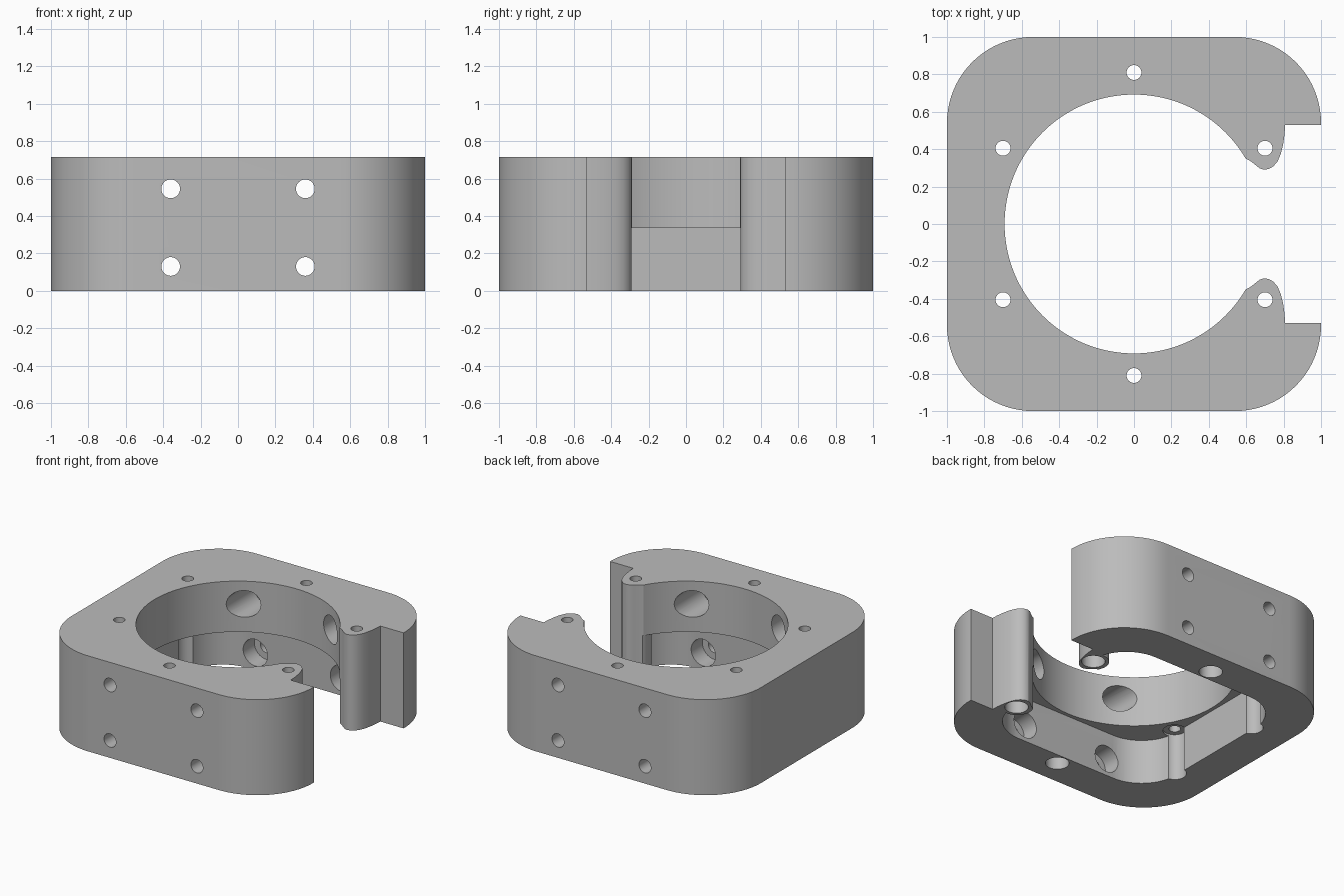
import bpy, bmesh, math
from math import cos, sin, pi

if "Cube" in bpy.data.objects:
    bpy.data.objects.remove(bpy.data.objects["Cube"])

H = 0.715        # total height
LEDGE = 0.335    # top of the lower pocket


def prism(name, pts, z0, z1):
    """Extrude a closed xy outline from z0 to z1."""
    bm = bmesh.new()
    face = bm.faces.new([bm.verts.new((x, y, z0)) for x, y in pts])
    top = bmesh.ops.extrude_face_region(bm, geom=[face])
    verts = [v for v in top["geom"] if isinstance(v, bmesh.types.BMVert)]
    bmesh.ops.translate(bm, verts=verts, vec=(0, 0, z1 - z0))
    bmesh.ops.recalc_face_normals(bm, faces=bm.faces)
    mesh = bpy.data.meshes.new(name)
    bm.to_mesh(mesh)
    bm.free()
    ob = bpy.data.objects.new(name, mesh)
    bpy.context.collection.objects.link(ob)
    return ob


def circle(cx, cy, r, n=32):
    return [(cx + r * cos(2 * pi * i / n), cy + r * sin(2 * pi * i / n)) for i in range(n)]


def rounded_square(h, r, n=16):
    pts = []
    for q, (sx, sy) in enumerate([(1, 1), (-1, 1), (-1, -1), (1, -1)]):
        for i in range(n + 1):
            a = (q + i / n) * pi / 2
            pts.append((sx * (h - r) + r * cos(a), sy * (h - r) + r * sin(a)))
    return pts


def side_cylinder(name, x, z, r, y0, y1):
    """Cylinder along y."""
    ob = prism(name, circle(0, 0, r), y0, y1)
    for v in ob.data.vertices:
        a, b, c = v.co
        v.co = (x + a, c, z + b)
    ob.data.flip_normals()
    bm = bmesh.new()
    bm.from_mesh(ob.data)
    bmesh.ops.recalc_face_normals(bm, faces=bm.faces)
    bm.to_mesh(ob.data)
    bm.free()
    return ob


def cut(target, cutter):
    """Subtract the cutter, then remove it."""
    mod = target.modifiers.new("cut", "BOOLEAN")
    mod.operation, mod.solver, mod.object = "DIFFERENCE", "EXACT", cutter
    cutter.hide_render = True
    bpy.context.view_layer.objects.active = target
    bpy.ops.object.modifier_apply(modifier=mod.name)
    bpy.data.objects.remove(cutter)


# Outer block
body = prism("clamp_housing", rounded_square(1, 0.46, 20), 0, H)

# Lower square pocket, leaving a round boss under each jaw tip
pocket = prism("pocket_cutter", rounded_square(0.72, 0.3), -0.1, LEDGE)
for s in (1, -1):
    cut(pocket, prism("boss", circle(0.7, s * 0.4, 0.11, 48), -0.2, 0.5))
cut(body, pocket)

# Round bore above the ledge
cut(body, prism("bore_cutter", circle(0, 0, 0.692, 128), LEDGE - 0.05, H + 0.1))

# Side opening between the two hooked jaws
jaw = [(1.2, 0.53), (0.808, 0.53), (0.805, 0.48), (0.797, 0.425), (0.785, 0.375),
       (0.768, 0.335), (0.745, 0.308), (0.72, 0.294), (0.695, 0.29), (0.672, 0.298),
       (0.65, 0.315), (0.625, 0.335), (0.597, 0.35), (0.5, 0.3)]
cut(body, prism("gap_cutter", jaw + [(x, -y) for x, y in reversed(jaw)], -0.1, H + 0.1))

# Six vertical screw holes, widened from below
for cx, cy in [(0, 0.81), (0, -0.81)] + [(sx * 0.7, sy * 0.405) for sx in (1, -1) for sy in (1, -1)]:
    cut(body, prism("screw_hole", circle(cx, cy, 0.04), -0.1, H + 0.1))
    cut(body, prism("counterbore", circle(cx, cy, 0.08), -0.1, 0.35))

# Front and back cross holes, widened from the inside
for x in (-0.36, 0.36):
    for z in (0.13, 0.545):
        cut(body, side_cylinder("cross_hole", x, z, 0.05, -1.1, 1.1))
        cut(body, side_cylinder("cross_counterbore", x, z, 0.1, -0.85, 0.85))

# Plain grey finish
grey = bpy.data.materials.new("grey")
grey.diffuse_color = (0.5, 0.5, 0.5, 1)
grey.use_nodes = True
grey.node_tree.nodes["Principled BSDF"].inputs["Base Color"].default_value = grey.diffuse_color
body.data.materials.clear()
body.data.materials.append(grey)
for p in body.data.polygons:
    p.material_index = 0

bpy.ops.object.select_all(action="DESELECT")
body.select_set(True)
bpy.context.view_layer.objects.active = body
bpy.ops.object.shade_smooth_by_angle(angle=math.radians(30))
